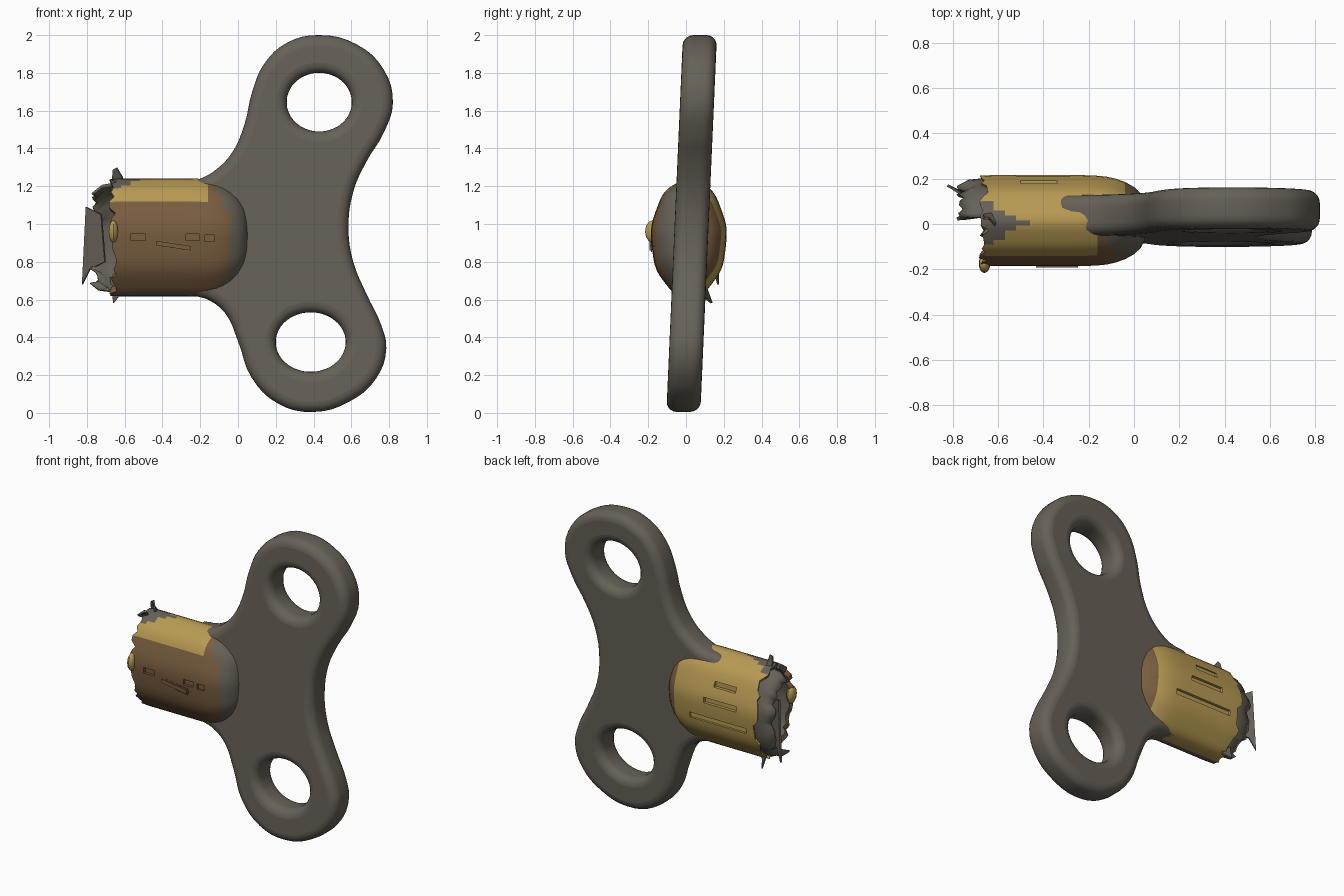
import bpy, bmesh, math, random
from mathutils import Vector

random.seed(4)
if "Cube" in bpy.data.objects:
    bpy.data.objects.remove(bpy.data.objects["Cube"])


def material(name, rgb):
    m = bpy.data.materials.new(name)
    m.use_nodes = True
    m.diffuse_color = (*rgb, 1)
    m.node_tree.nodes["Principled BSDF"].inputs["Base Color"].default_value = (*rgb, 1)
    return m


METAL = material("dark metal", (0.135, 0.12, 0.095))
BRASS = material("yellow brass", (0.47, 0.32, 0.085))
BROWN = material("worn brown", (0.19, 0.11, 0.05))
PALETTE = [METAL, BRASS, BROWN]


def make_object(name, bm, mats):
    bmesh.ops.recalc_face_normals(bm, faces=bm.faces)
    mesh = bpy.data.meshes.new(name)
    bm.to_mesh(mesh)
    bm.free()
    for m in mats:
        mesh.materials.append(m)
    ob = bpy.data.objects.new(name, mesh)
    bpy.context.collection.objects.link(ob)
    return ob


def smooth(ob, angle=40):
    bpy.ops.object.select_all(action="DESELECT")
    ob.select_set(True)
    bpy.context.view_layer.objects.active = ob
    bpy.ops.object.shade_smooth_by_angle(angle=math.radians(angle))


# Handle: filled outline with two finger holes and rounded rims
OUTLINE = [(.43, 2.0), (.63, 1.95), (.77, 1.82), (.82, 1.64), (.77, 1.48), (.68, 1.33),
           (.61, 1.17), (.585, .98), (.61, .8), (.68, .63), (.76, .46), (.785, .34),
           (.73, .18), (.59, .06), (.4, .005), (.21, .05), (.07, .19), (0, .38),
           (-.07, .53), (-.17, .605), (-.34, .65), (-.34, 1.2), (-.2, 1.24),
           (-.12, 1.285), (-.03, 1.38), (.035, 1.53), (.075, 1.7), (.14, 1.85), (.26, 1.96)]


def ellipse(cx, cz, rx, rz, n=16):
    return [(cx + rx * math.cos(2 * math.pi * i / n), cz + rz * math.sin(2 * math.pi * i / n))
            for i in range(n)]


curve = bpy.data.curves.new("handle", "CURVE")
curve.dimensions = "2D"
curve.fill_mode = "BOTH"
curve.extrude = 0.035
curve.bevel_depth = 0.055
curve.bevel_resolution = 4
curve.offset = -0.055
for loop in (OUTLINE, ellipse(.43, 1.645, .172, .155), ellipse(.385, .375, .185, .157)):
    spline = curve.splines.new("BEZIER")
    spline.bezier_points.add(len(loop) - 1)
    spline.use_cyclic_u = True
    spline.resolution_u = 4
    for p, (x, z) in zip(spline.bezier_points, loop):
        p.co = (x, z, 0)
        p.handle_left_type = p.handle_right_type = "AUTO"
handle = bpy.data.objects.new("handle", curve)
bpy.context.collection.objects.link(handle)
bpy.context.view_layer.objects.active = handle
handle.select_set(True)
bpy.ops.object.convert(target="MESH")
handle = bpy.context.view_layer.objects.active
# Stand the handle up and lean it slightly backwards
for v in handle.data.vertices:
    x, z, d = v.co
    v.co = (x, 0.03 + 0.044 * (z - 1) - d, z)
handle.data.materials.clear()
handle.data.materials.append(METAL)
smooth(handle, 50)


def sleeve_point(x, t, s):
    flute = s * (1 + 0.012 * math.cos(9 * t))
    return Vector((x, 0.015 + 0.2 * flute * math.sin(t), 0.925 + 0.312 * flute * math.cos(t)))


def loft(bm, stations, angles, closed=True, ragged=()):
    rings = []
    jitter = [random.uniform(-.02, .025) for _ in angles]
    for k, (x, s) in enumerate(stations):
        rings.append([bm.verts.new(sleeve_point(x + (j if k in ragged else 0), t, s))
                      for t, j in zip(angles, jitter)])
    n = len(angles)
    for a, b in zip(rings, rings[1:]):
        for i in range(n if closed else n - 1):
            bm.faces.new((a[i], a[(i + 1) % n], b[(i + 1) % n], b[i]))
    return rings


# Sleeve: hollow fluted oval tube with a domed end that meets the handle
bm = bmesh.new()
N = 56
ANGLES = [2 * math.pi * i / N for i in range(N)]
STATIONS = [(-.48, .82), (-.655, .87), (-.665, .99), (-.62, 1), (-.57, 1), (-.52, 1), (-.46, 1),
            (-.4, 1), (-.3, 1), (-.24, 1), (-.2, .995), (-.16, .985), (-.12, .965),
            (-.08, .92), (-.04, .85), (0, .74), (.03, .6), (.045, .46), (.055, .3)]
rings = loft(bm, STATIONS, ANGLES, ragged=(1, 2))
bm.faces.new(rings[0])
bm.faces.new(rings[-1])


def sleeve_colour(c):
    inner = math.hypot((c.y - .015) / .2, (c.z - .925) / .312) < .92 and c.x < -.2
    worn_top = c.z > 1 and abs(c.y) < .6 * (-.48 - c.x)
    if inner or worn_top:
        return 0
    if c.y < -.01:
        if c.z > 1.12 and c.x < -.17:
            return 1
        limit = -.02 - max(0, c.z - 1) * .5 - max(0, .8 - c.z) * .6
        return 2 if c.x < limit and c.z > .635 else 0
    return 1 if c.x < -.04 else 2


for f in bm.faces:
    f.material_index = sleeve_colour(f.calc_center_median())
sleeve = make_object("sleeve", bm, PALETTE)

# Lengthwise slots cut into the front and back of the sleeve
bm = bmesh.new()
SLOTS = [(-.53, .93, -1, .08), (-.24, .93, -1, .07), (-.15, .925, -1, .05),
         (-.4, .97, 1, .24), (-.38, .84, 1, .42), (-.42, 1.08, 1, .16)]
for x, z, side, length in SLOTS:
    y = .015 + side * .2 * math.sqrt(max(0, 1 - ((z - .925) / .312) ** 2))
    made = bmesh.ops.create_cube(bm, size=1)
    for v in made["verts"]:
        v.co = Vector((x + v.co.x * length, y + v.co.y * .036, z + v.co.z * .035))
cutter = make_object("slot_cutter", bm, PALETTE)
cutter.hide_render = True
cutter.hide_set(True)
for p in cutter.data.polygons:
    p.material_index = 1 if p.center.y > 0 else 2
cut = sleeve.modifiers.new("slots", "BOOLEAN")
cut.object = cutter
cut.solver = "EXACT"
smooth(sleeve, 35)

# Raised rib along the front
bm = bmesh.new()
bmesh.ops.create_cube(bm, size=1)
for v in bm.verts:
    v.co = Vector((-.34 + v.co.x * .2, -.182 + v.co.y * .022, .885 + v.co.z * .04 - v.co.x * .03))
bmesh.ops.bevel(bm, geom=bm.edges[:], offset=.008, segments=2, affect="EDGES")
smooth(make_object("front_rib", bm, [BROWN]))

# Torn inner lining that sticks out of the open end at the back
bm = bmesh.new()
arc = [math.radians(5 + 170 * i / 24) for i in range(25)]
loft(bm, [(-.56, .9), (-.67, .93), (-.72, .9), (-.765, .78)], arc, closed=False, ragged=(2, 3))
lining = make_object("torn_lining", bm, [METAL])
solid = lining.modifiers.new("thickness", "SOLIDIFY")
solid.thickness = .015
smooth(lining)


# Torn slivers around the open end
def sliver(name, points, mat):
    bm = bmesh.new()
    bm.faces.new([bm.verts.new(p) for p in points])
    ob = make_object(name, bm, [mat])
    ob.modifiers.new("thickness", "SOLIDIFY").thickness = .012


sliver("back_sliver", [(-.82, .175, .68), (-.78, .155, .76), (-.7, .1, .8), (-.72, .11, 1.05),
                       (-.8, .165, 1.09)], METAL)
sliver("top_sliver", [(-.67, .06, 1.17), (-.66, .03, 1.29), (-.64, .03, 1.3), (-.61, .0, 1.25),
                      (-.61, .06, 1.2)], METAL)
sliver("bottom_sliver", [(-.68, .08, .72), (-.66, .13, .58), (-.63, .08, .62), (-.6, .1, .68)], METAL)

# Bent brass tab at the front of the rim
bm = bmesh.new()
bmesh.ops.create_uvsphere(bm, u_segments=10, v_segments=6, radius=1)
for v in bm.verts:
    v.co = Vector((-.66 + v.co.x * .026, -.175 + v.co.y * .042, .96 + v.co.z * .06))
smooth(make_object("rim_tab", bm, [BRASS]))
